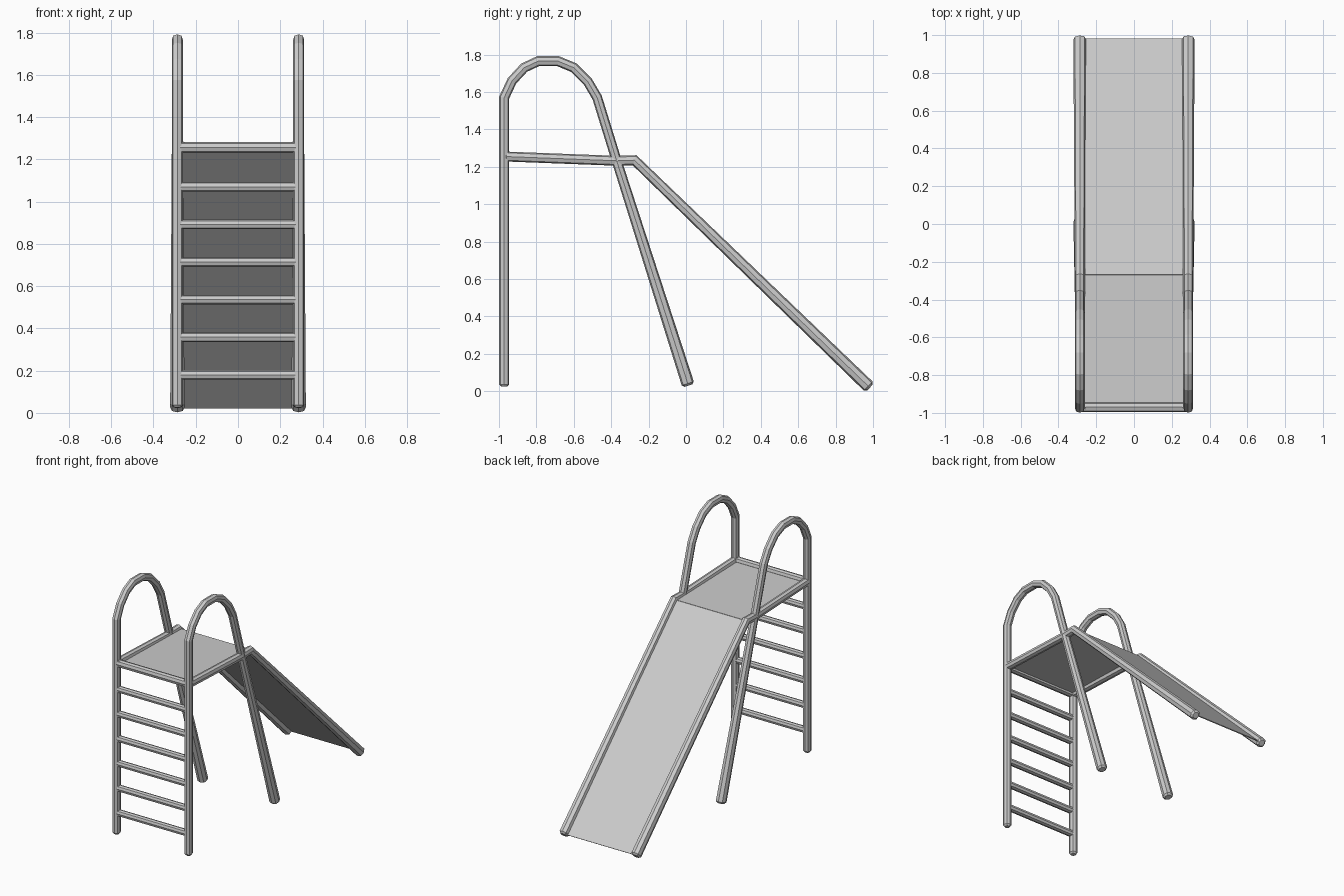
import bpy
from mathutils import Vector

cube = bpy.data.objects.get("Cube")
if cube:
    bpy.data.objects.remove(cube)

steel = bpy.data.materials.new("light_grey_metal")
steel.use_nodes = True
GREY = (0.6, 0.6, 0.6, 1)
steel.diffuse_color = GREY
steel.node_tree.nodes["Principled BSDF"].inputs["Base Color"].default_value = GREY

# Eight-sided rounded-square tube section
SECTION = [(1, 0), (.75, .75), (0, 1), (-.75, .75), (-1, 0), (-.75, -.75), (0, -1), (.75, -.75)]
RAIL_X = 0.287


def add_mesh(name, verts, faces):
    mesh = bpy.data.meshes.new(name)
    mesh.from_pydata(verts, [], faces)
    mesh.materials.append(steel)
    obj = bpy.data.objects.new(name, mesh)
    bpy.context.collection.objects.link(obj)
    return obj


def tube(name, points, radii, side, chamfer=0.012):
    """Sweep the section along points with mitred bends and chamfered ends."""
    pts = [Vector(p) for p in points]
    side = Vector(side)
    start = (pts[1] - pts[0]).normalized() * chamfer
    end = (pts[-1] - pts[-2]).normalized() * chamfer
    pts = [pts[0], pts[0] + start] + pts[1:-1] + [pts[-1] - end, pts[-1]]
    radii = [radii[0] * .65] + list(radii) + [radii[-1] * .65]
    verts, faces, n = [], [], len(SECTION)
    for i, p in enumerate(pts):
        before = (p - pts[max(i - 1, 0)]).normalized()
        after = (pts[min(i + 1, len(pts) - 1)] - p).normalized()
        tangent = (before + after).normalized()
        up = side.cross(tangent).normalized()
        ends = [d for d in (before, after) if d.length > 0]
        up /= max(0.5, tangent.dot(ends[0]))
        verts += [p + (side * a + up * b) * radii[i] for a, b in SECTION]
    for i in range(len(pts) - 1):
        for j in range(n):
            k = (j + 1) % n
            faces.append((i * n + j, i * n + k, i * n + n + k, i * n + n + j))
    faces.append(tuple(reversed(range(n))))
    faces.append(tuple(range(len(verts) - n, len(verts))))
    return add_mesh(name, verts, faces)


def panel(name, corners, thickness=0.006):
    """Thin flat sheet whose profile runs between two (y, z) points."""
    (y0, z0), (y1, z1) = corners
    w = 0.26
    obj = add_mesh(name, [(-w, y0, z0), (w, y0, z0), (w, y1, z1), (-w, y1, z1)], [(0, 1, 2, 3)])
    mod = obj.modifiers.new("Thickness", "SOLIDIFY")
    mod.thickness = thickness
    mod.offset = 0


# Side frames: ladder post, hoop and rear leg in one bent tube, plus the slide rail
hoop = [(-.972, .025), (-.972, 1.57), (-.93, 1.66), (-.865, 1.73), (-.79, 1.765),
        (-.685, 1.765), (-.6, 1.73), (-.525, 1.655), (-.475, 1.57), (-.37, 1.23), (.013, .03)]
rail = [(-.972, 1.255), (-.37, 1.232), (-.275, 1.235), (.983, .019)]
for label, s in (("left", 1), ("right", -1)):
    x = s * RAIL_X
    tube(label + "_post_hoop_and_leg", [(x, y, z) for y, z in hoop],
         [.0265] * 10 + [.034], (1, 0, 0))
    tube(label + "_platform_and_slide_rail", [(x, y, z) for y, z in rail],
         [.0265] * 3 + [.034], (1, 0, 0))
    # Small webs where the platform frame meets the post
    tube(label + "_corner_web", [(x, -.966, 1.285), (x, -.935, 1.25)], [.012, .012], (1, 0, 0), .004)
    tube(label + "_front_corner_web", [(x, -.972, 1.29), (x - s * .045, -.972, 1.258)],
         [.012, .012], (0, 1, 0), .004)

# Front platform bar and ladder rungs
tube("platform_front_bar", [(-RAIL_X, -.97, 1.256), (RAIL_X, -.97, 1.256)], [.0255] * 2, (0, 1, 0))
for i in range(6):
    z = .18 + i * .178
    tube("ladder_rung_%d" % (i + 1), [(-RAIL_X, -.972, z), (RAIL_X, -.972, z)], [.0225] * 2, (0, 1, 0))

# Platform deck and slide bed
panel("platform_deck", [(-.955, 1.252), (-.27, 1.236)])
panel("slide_bed", [(-.27, 1.236), (.98, .024)])
